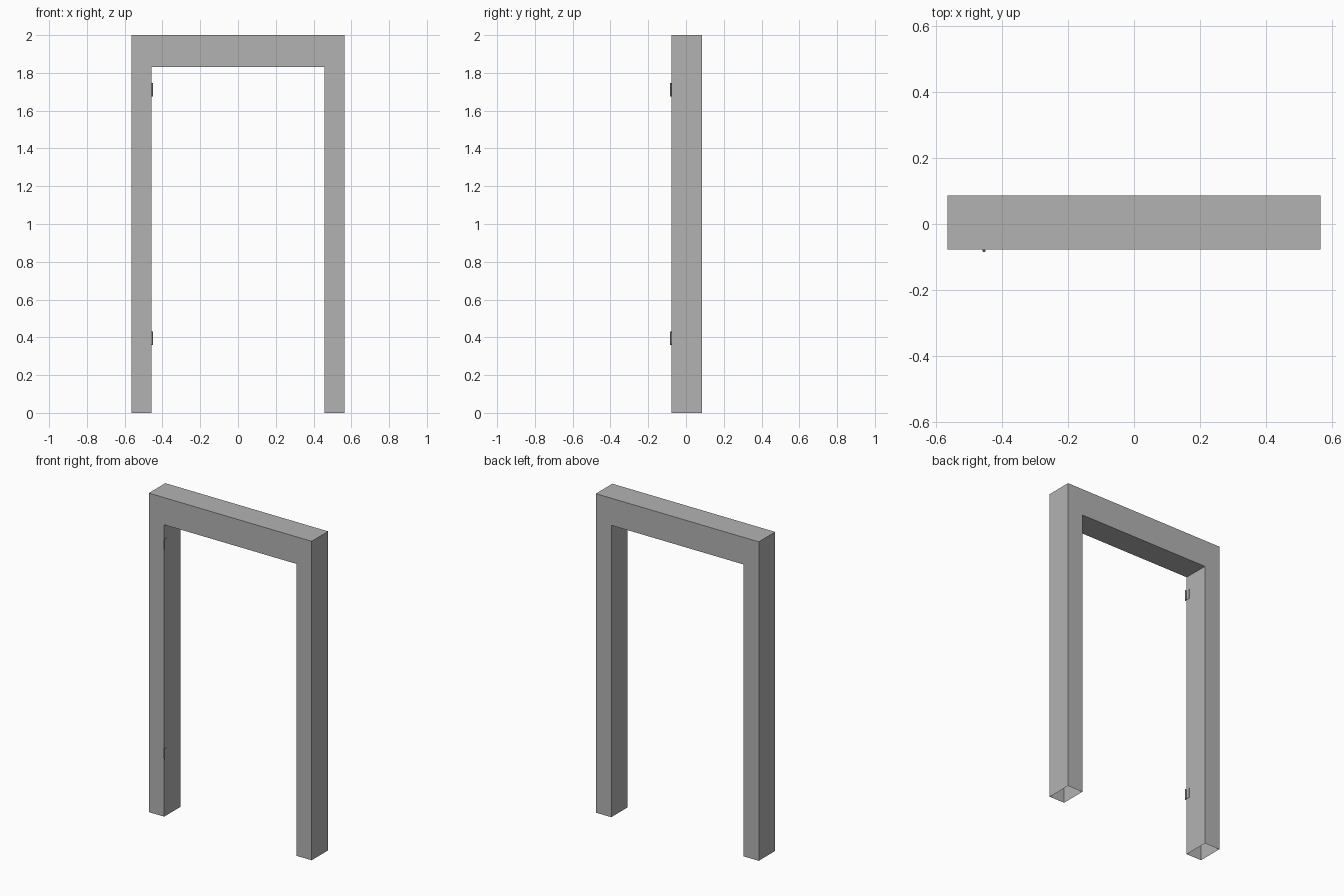
import bpy
import bmesh
from mathutils import Matrix, Vector

cube = bpy.data.objects.get("Cube")
if cube:
    bpy.data.objects.remove(cube, do_unlink=True)


def make_material(name, value):
    mat = bpy.data.materials.new(name)
    mat.use_nodes = True
    colour = (value, value, value, 1)
    mat.diffuse_color = colour
    mat.node_tree.nodes["Principled BSDF"].inputs["Base Color"].default_value = colour
    return mat


def add_object(name, bm, mat):
    mesh = bpy.data.meshes.new(name)
    bm.to_mesh(mesh)
    bm.free()
    mesh.materials.append(mat)
    obj = bpy.data.objects.new(name, mesh)
    bpy.context.collection.objects.link(obj)
    return obj


grey = make_material("grey", 0.45)

OUTER, INNER = 0.565, 0.458
TOP, LINTEL = 2.0, 1.83
FRONT, BACK = -0.077, 0.086

# Door frame: one arch profile extruded in depth, legs open at the floor
outline = [(-OUTER, 0), (-OUTER, TOP), (OUTER, TOP), (OUTER, 0),
           (INNER, 0), (INNER, LINTEL), (-INNER, LINTEL), (-INNER, 0)]
bm = bmesh.new()
face = bm.faces.new([bm.verts.new((x, FRONT, z)) for x, z in outline])
result = bmesh.ops.extrude_face_region(bm, geom=[face], use_keep_orig=True)
moved = [v for v in result["geom"] if isinstance(v, bmesh.types.BMVert)]
bmesh.ops.translate(bm, verts=moved, vec=(0, BACK - FRONT, 0))
bmesh.ops.recalc_face_normals(bm, faces=bm.faces)
floor_faces = [f for f in bm.faces if f.calc_center_median().z < 0.001]
bmesh.ops.delete(bm, geom=floor_faces, context="FACES_ONLY")
add_object("door_frame", bm, grey)


# Hinge: knuckle barrel, longer thin pin and a leaf on the jamb
def add_hinge(name, z):
    bm = bmesh.new()
    axis = Vector((-0.454, -0.081, z))
    for radius, height in ((0.0045, 0.06), (0.003, 0.072)):
        bmesh.ops.create_cone(bm, cap_ends=True, segments=12, radius1=radius,
                              radius2=radius, depth=height,
                              matrix=Matrix.Translation(axis))
    leaf = Matrix.Translation((-INNER + 0.001, -0.066, z)) @ Matrix.Diagonal((0.003, 0.026, 0.06, 1))
    bmesh.ops.create_cube(bm, size=1, matrix=leaf)
    obj = add_object(name, bm, grey)
    bpy.context.view_layer.objects.active = obj
    obj.select_set(True)
    bpy.ops.object.shade_smooth_by_angle()
    obj.select_set(False)


add_hinge("upper_hinge", 1.71)
add_hinge("lower_hinge", 0.395)
